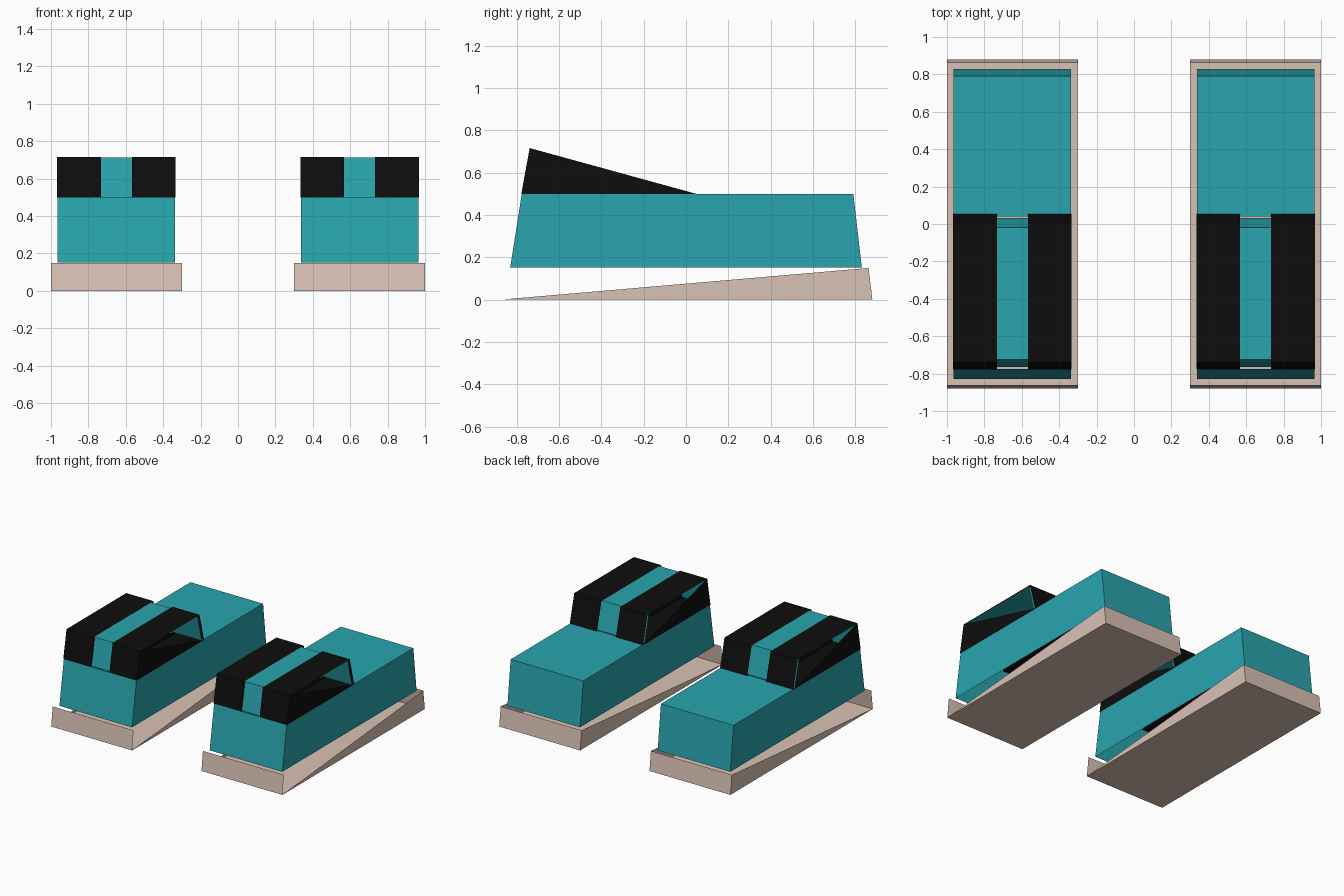
import bpy

if "Cube" in bpy.data.objects:
    bpy.data.objects.remove(bpy.data.objects["Cube"])


def material(name, rgb):
    m = bpy.data.materials.new(name)
    m.diffuse_color = (*rgb, 1)
    m.use_nodes = True
    m.node_tree.nodes["Principled BSDF"].inputs["Base Color"].default_value = m.diffuse_color
    return m


TEAL = material("teal", (0.021, 0.375, 0.42))
BLACK = material("black", (0.004, 0.004, 0.004))
TAN = material("tan", (0.70, 0.54, 0.46))


def shell(name, mat, x, z, bottom_y, top_y, open_faces=(), side_cut=None, top_start=None):
    """Tapered box; sides can be cut to one triangle and faces left open."""
    verts = [(xx, yy, zz) for zz, ys in zip(z, (bottom_y, top_y)) for yy in ys for xx in x]
    # 0-3 bottom, 4-7 top: front left, front right, back left, back right
    faces = {"bottom": (0, 2, 3, 1), "top": (4, 5, 7, 6),
             "front": (0, 1, 5, 4), "back": (2, 6, 7, 3),
             "left": (0, 4, 6, 2), "right": (1, 3, 7, 5)}
    if side_cut == "keep_front":
        faces["left"], faces["right"] = (0, 4, 2), (1, 3, 5)
    elif side_cut == "keep_back":
        faces["left"], faces["right"] = (0, 6, 2), (1, 3, 7)
    if top_start is not None:
        verts += [(x[0], top_start, z[1]), (x[1], top_start, z[1])]
        faces["top"] = (8, 9, 7, 6)
        faces["left"], faces["right"] = (0, 4, 8, 6, 2), (1, 3, 7, 9, 5)
    mesh = bpy.data.meshes.new(name)
    mesh.from_pydata(verts, [], [f for k, f in faces.items() if k not in open_faces])
    mesh.materials.append(mat)
    ob = bpy.data.objects.new(name, mesh)
    bpy.context.collection.objects.link(ob)


for side, c in (("left", -0.65), ("right", 0.65)):
    # open tray sole with sides cut down to wedges
    shell(f"{side}_sole", TAN, (c - 0.35, c + 0.35), (0, 0.15),
          (-0.88, 0.88), (-0.862, 0.862), ("top",), "keep_back")
    # shoe body, open underneath and below the toe cap
    shell(f"{side}_body", TEAL, (c - 0.314, c + 0.314), (0.152, 0.5),
          (-0.83, 0.83), (-0.775, 0.79), ("bottom",), top_start=0.04)
    # toe cap
    shell(f"{side}_toe_cap", TEAL, (c - 0.314, c + 0.314), (0.5, 0.712),
          (-0.765, 0.033), (-0.725, -0.02), ("bottom",), "keep_front")
    # two straps wrapping the toe cap
    for label, a, b in (("outer", -0.317, -0.082), ("inner", 0.082, 0.317)):
        shell(f"{side}_{label}_strap", BLACK, (c + a, c + b), (0.498, 0.716),
              (-0.778, 0.055), (-0.738, 0.0), (), "keep_front")
